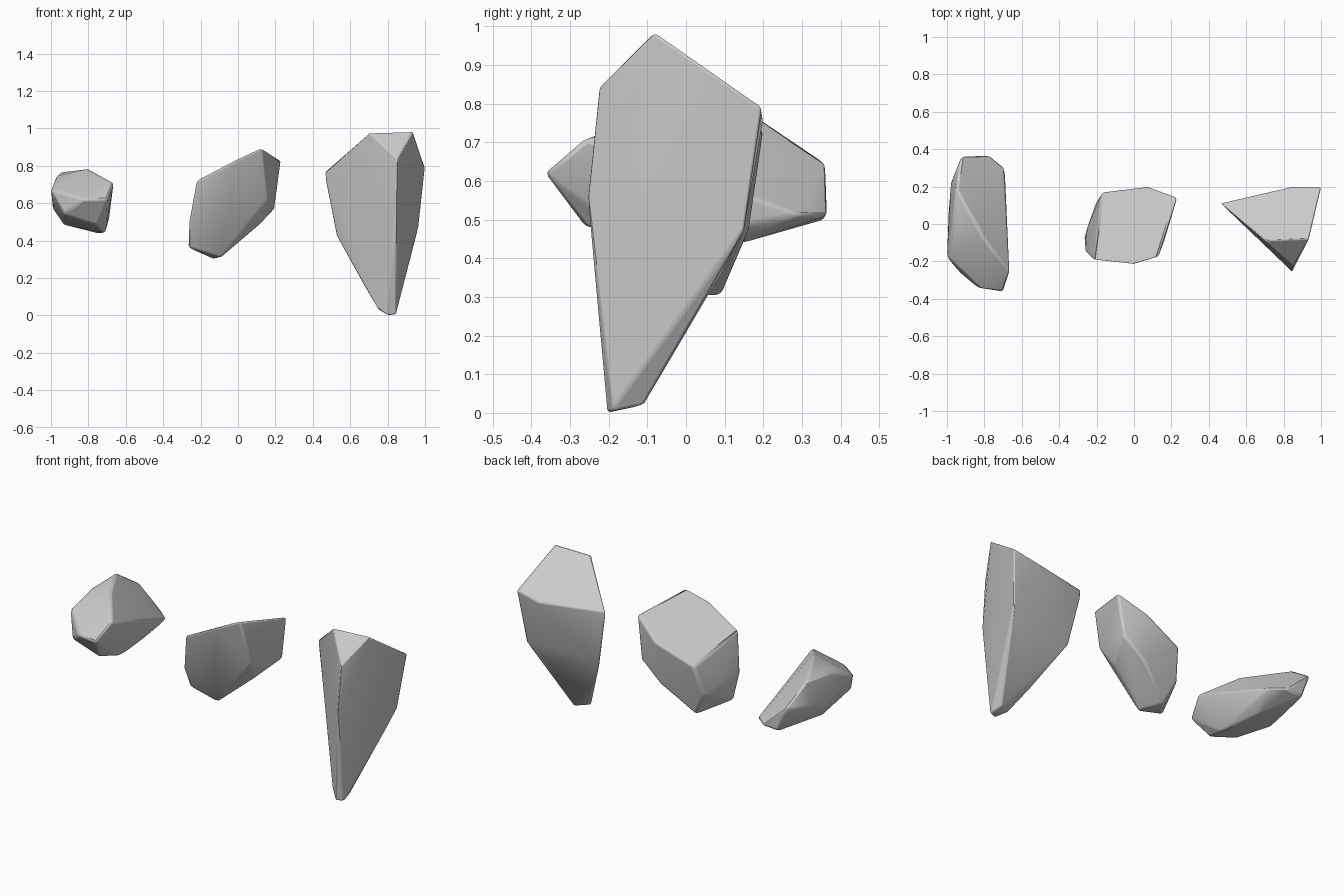
import bpy, bmesh, math

if "Cube" in bpy.data.objects:
    bpy.data.objects.remove(bpy.data.objects["Cube"])


def rock(name, points, bevel):
    """Faceted stone: hull around its corner points, with softly worn edges."""
    bm = bmesh.new()
    for p in points:
        bm.verts.new(p)
    hull = bmesh.ops.convex_hull(bm, input=bm.verts[:])
    loose = [v for v in bm.verts if not v.link_faces]
    bmesh.ops.delete(bm, geom=loose, context='VERTS')
    bmesh.ops.dissolve_limit(bm, angle_limit=math.radians(4),
                             verts=bm.verts[:], edges=bm.edges[:])
    bmesh.ops.recalc_face_normals(bm, faces=bm.faces[:])
    mesh = bpy.data.meshes.new(name)
    bm.to_mesh(mesh)
    bm.free()
    obj = bpy.data.objects.new(name, mesh)
    bpy.context.collection.objects.link(obj)
    mod = obj.modifiers.new("worn_edges", 'BEVEL')
    mod.width = bevel
    mod.segments = 2
    mod.limit_method = 'ANGLE'
    mod.angle_limit = math.radians(20)
    bpy.ops.object.select_all(action='DESELECT')
    obj.select_set(True)
    bpy.context.view_layer.objects.active = obj
    bpy.ops.object.shade_smooth_by_angle(angle=math.radians(35))
    return obj


# small elongated stone on the left
rock("small_rock", [
    (-.80, -.08, .785), (-.95, .19, .765), (-.97, -.02, .745), (-.665, -.26, .71),
    (-1.0, -.18, .67), (-.925, .36, .65), (-.77, .365, .51), (-.69, .30, .51),
    (-.70, -.365, .62), (-.83, -.345, .62), (-.93, -.26, .54), (-.75, -.26, .48),
    (-.71, -.12, .44), (-.74, .14, .437), (-.93, .02, .485), (-.99, .08, .57),
    (-.98, .22, .62), (-.87, .36, .50), (-.685, .10, .55)], .012)

# tilted flat-topped stone in the middle
rock("middle_rock", [
    (.13, -.175, .895), (.23, .14, .83), (.07, .20, .73), (-.17, .17, .63),
    (-.22, -.19, .72), (0, -.215, .835), (-.26, -.15, .50), (-.265, -.08, .36),
    (-.13, .09, .30), (-.09, -.07, .31), (.195, .15, .57), (.12, -.02, .49),
    (.16, -.10, .62), (-.20, .12, .45), (.06, .16, .46), (-.25, -.02, .52)], .012)

# tall wedge tapering to a tip on the right
rock("tall_rock", [
    (.70, -.09, .975), (.935, -.08, .982), (1.0, .195, .79), (.85, .20, .76),
    (.465, .11, .77), (.47, .11, .71), (.85, -.225, .84), (.845, -.255, .55),
    (.525, .08, .43), (.67, -.06, .17), (.75, -.16, .03), (.80, -.205, 0),
    (.845, -.19, .005), (.83, -.11, .02), (.965, .15, .47), (.86, .09, .36)], .012)
